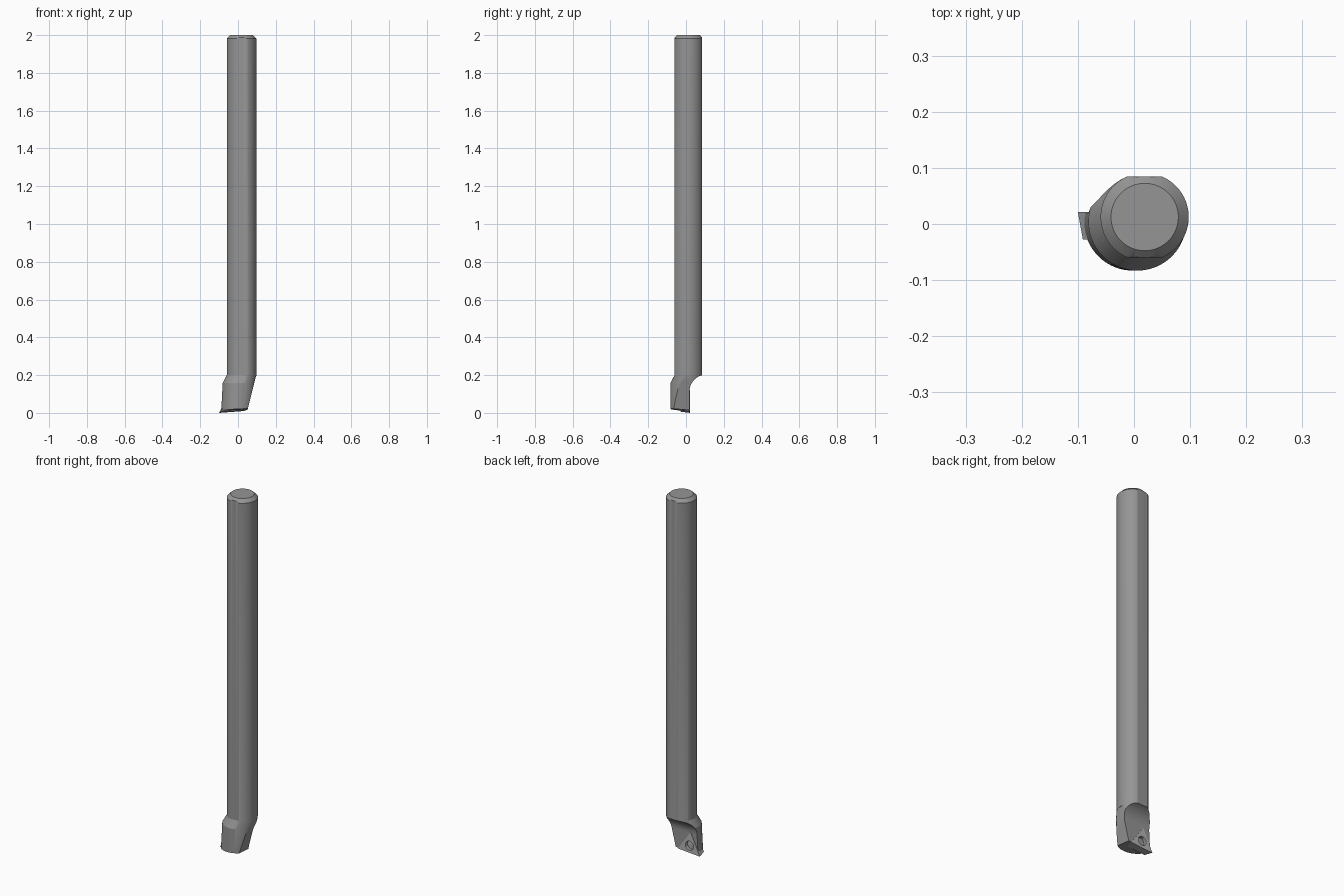
import bpy, bmesh, math

if "Cube" in bpy.data.objects:
    bpy.data.objects.remove(bpy.data.objects["Cube"])

SEG = 128
CX, CY = 0.019, 0.0125          # shank axis


def loft(name, rings):
    """Closed solid through a list of equal-length rings."""
    n = len(rings[0])
    verts = [v for r in rings for v in r]
    faces = [tuple(reversed(range(n))),
             tuple(range((len(rings) - 1) * n, len(rings) * n))]
    for k in range(len(rings) - 1):
        for i in range(n):
            j = (i + 1) % n
            faces.append((k*n + i, k*n + j, (k+1)*n + j, (k+1)*n + i))
    me = bpy.data.meshes.new(name)
    me.from_pydata(verts, [], faces)
    bm = bmesh.new()
    bm.from_mesh(me)
    bmesh.ops.recalc_face_normals(bm, faces=bm.faces)
    bm.to_mesh(me)
    bm.free()
    ob = bpy.data.objects.new(name, me)
    bpy.context.collection.objects.link(ob)
    return ob


def circle(cx, cy, r, zf, fy=9):
    """Ring with optional flats at +-fy from its centre."""
    out = []
    for i in range(SEG):
        a = 2 * math.pi * i / SEG
        x = cx + r * math.cos(a)
        y = cy + max(-fy, min(fy, r * math.sin(a)))
        out.append((x, y, zf(x, y)))
    return out


def level(z):
    return lambda x, y: z


def cut(ob, cutter):
    m = ob.modifiers.new("cut", 'BOOLEAN')
    m.operation = 'DIFFERENCE'
    m.solver = 'EXACT'
    m.object = cutter
    bpy.context.view_layer.objects.active = ob
    bpy.ops.object.modifier_apply(modifier=m.name)


def paint(ob, name, g):
    mat = bpy.data.materials.new(name)
    mat.diffuse_color = (g, g, g, 1)
    mat.use_nodes = True
    mat.node_tree.nodes["Principled BSDF"].inputs["Base Color"].default_value = mat.diffuse_color
    ob.data.materials.clear()
    ob.data.materials.append(mat)


# Bar: sloped nose, head, cone up to the flatted shank, chamfered top
bar = loft("bar", [
    circle(-0.002, 0.004, 0.087, lambda x, y: 0.0135 + 0.05*x - 0.09*y),
    circle(0.006, 0.004, 0.087, level(0.158)),
    circle(CX, CY, 0.0785, level(0.2), 0.0725),
    circle(CX, CY, 0.0785, level(1.982), 0.0725),
    circle(CX, CY, 0.0725, level(1.988)),
    circle(CX, CY, 0.060, level(2.0)),
])

# Chip pocket on the back of the head, with curved run-out
pocket = [(0.019, -0.05), (0.2, -0.05), (0.2, 0.2), (0.09, 0.203)]
for i in range(13):
    a = math.radians(75 * (1 - i / 12))
    pocket.append((0.019 + 0.09 * (1 - math.cos(a)), 0.115 + 0.088 * math.sin(a)))
pocket_cutter = loft("pocket_cutter", [[(x, y, z) for y, z in pocket]
                                       for x in (-0.3, 0.3)])

# Slanted clearance on the right of the head
wedge = [(0.034, -0.05), (0.2, -0.05), (0.2, 0.195), (0.095, 0.195)]
wedge_cutter = loft("clearance_cutter", [[(x, y, z) for x, z in wedge]
                                         for y in (0.3, -0.3)])

# Triangular insert, tapering away from its face
tri = [(-0.1, 0.0), (0.035, 0.010), (-0.043, 0.122)]
mx, mz = (sum(p[k] for p in tri) / 3 for k in (0, 1))
insert = loft("cutting_insert", [
    [(mx + (x - mx) * s, y, mz + (z - mz) * s) for x, z in tri]
    for s, y in ((1.0, 0.021), (0.86, -0.028))])

# Screw hole through the insert face
hole_cutter = loft("hole_cutter", [
    [(mx + r * math.cos(2 * math.pi * i / 32), y,
      mz + r * math.sin(2 * math.pi * i / 32)) for i in range(32)]
    for r, y in ((0.027, 0.05), (0.024, 0.004))])

for c in (pocket_cutter, wedge_cutter, hole_cutter):
    cut(bar, c)
cut(insert, hole_cutter)
for c in (pocket_cutter, wedge_cutter, hole_cutter):
    bpy.data.objects.remove(c)

paint(bar, "dark_steel", 0.3)
paint(insert, "carbide", 0.45)

for ob in (bar, insert):
    bpy.ops.object.select_all(action='DESELECT')
    ob.select_set(True)
    bpy.context.view_layer.objects.active = ob
    bpy.ops.object.shade_smooth_by_angle(angle=math.radians(20))
